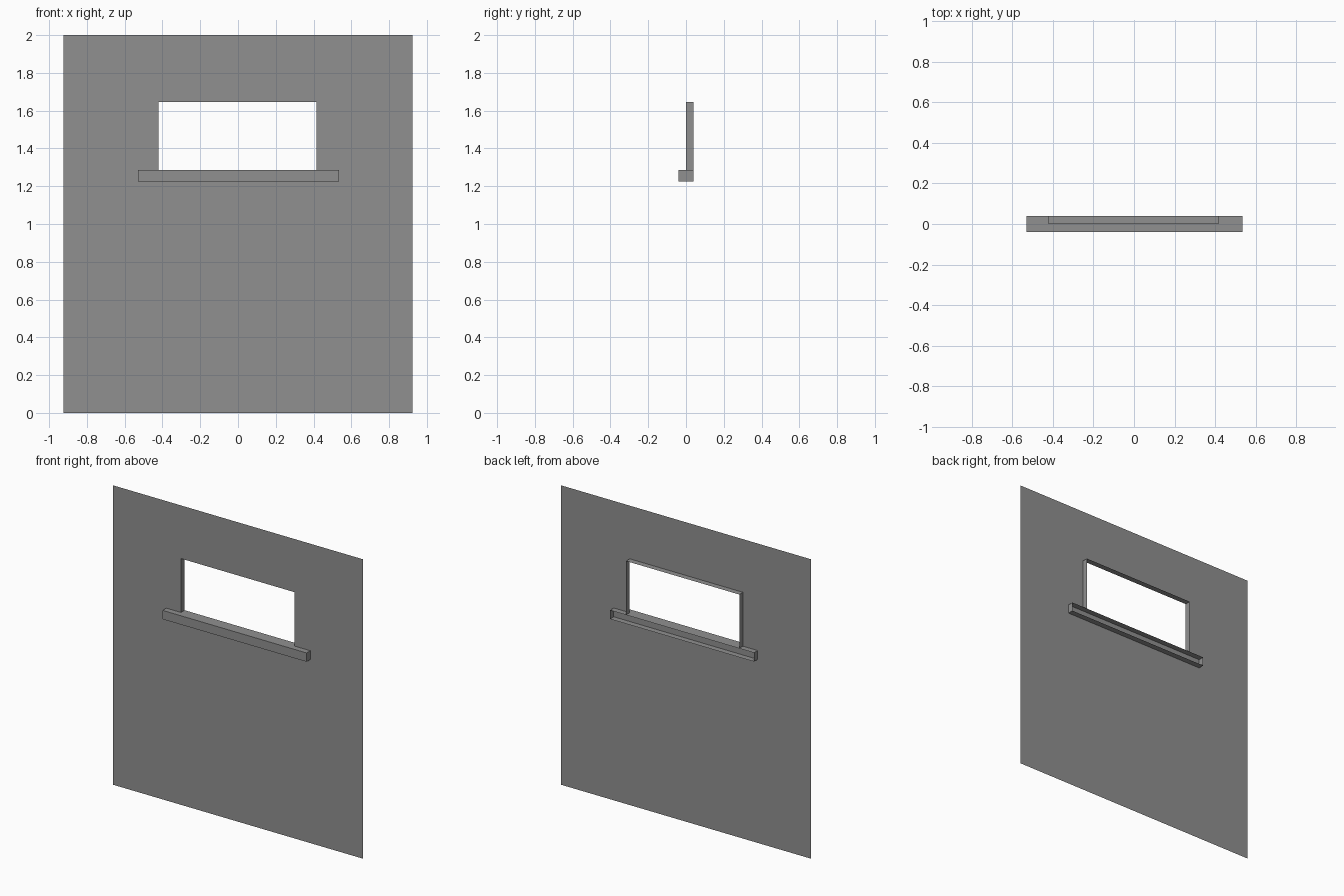
import bpy, bmesh
from mathutils import Vector

if "Cube" in bpy.data.objects:
    bpy.data.objects.remove(bpy.data.objects["Cube"])

# One flat grey for the whole model
grey = bpy.data.materials.new("plaster_grey")
grey.diffuse_color = (0.28, 0.28, 0.28, 1)
grey.use_nodes = True
grey.node_tree.nodes["Principled BSDF"].inputs["Base Color"].default_value = grey.diffuse_color

W, H, D = 0.925, 2.0, 0.039           # wall half width, height, half depth
X0, X1, Z0, Z1 = -0.421, 0.416, 1.285, 1.645   # window opening
S0, S1, SB = -0.53, 0.534, 1.226      # sill ends and underside


def finish(name, bm):
    mesh = bpy.data.meshes.new(name)
    bm.to_mesh(mesh)
    bm.free()
    mesh.materials.append(grey)
    obj = bpy.data.objects.new(name, mesh)
    bpy.context.collection.objects.link(obj)
    return obj


# Thin wall sheet: a 3 x 3 grid of panels with the middle left open
bm = bmesh.new()
xs, zs = (-W, X0, X1, W), (0, Z0, Z1, H)
v = [[bm.verts.new((x, 0, z)) for z in zs] for x in xs]
for i in range(3):
    for j in range(3):
        if (i, j) != (1, 1):
            bm.faces.new((v[i][j], v[i + 1][j], v[i + 1][j + 1], v[i][j + 1]))
bmesh.ops.dissolve_limit(bm, angle_limit=0.01, verts=[], edges=[])
finish("wall", bm)

# Window reveal: jambs and head running back from the opening
bm = bmesh.new()
path = [(X0, Z0), (X0, Z1), (X1, Z1), (X1, Z0)]
front = [bm.verts.new((x, 0, z)) for x, z in path]
back = [bm.verts.new((x, D, z)) for x, z in path]
for i in range(3):
    bm.faces.new((front[i], front[i + 1], back[i + 1], back[i]))
finish("window_reveal", bm)

# Sill: a box left open at the back
bm = bmesh.new()
bmesh.ops.create_cube(bm, size=1)
bmesh.ops.scale(bm, vec=(S1 - S0, 2 * D, Z0 - SB), verts=bm.verts)
bmesh.ops.translate(bm, vec=Vector(((S0 + S1) / 2, 0, (Z0 + SB) / 2)), verts=bm.verts)
bm.normal_update()
bmesh.ops.delete(bm, geom=[f for f in bm.faces if f.normal.y > 0.9], context='FACES_ONLY')
finish("window_sill", bm)
